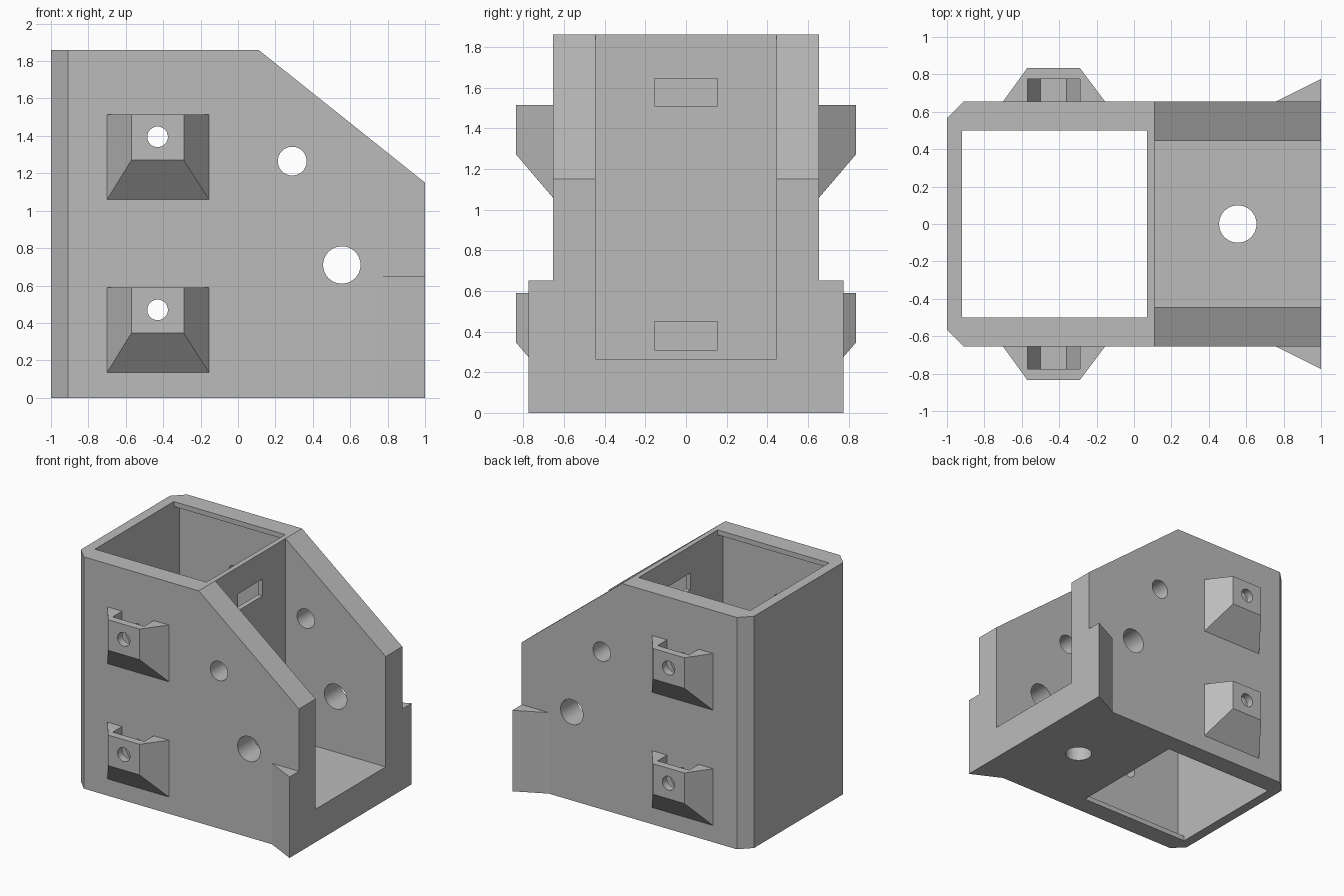
import bpy, bmesh, math
from mathutils import Matrix, Vector

if "Cube" in bpy.data.objects:
    bpy.data.objects.remove(bpy.data.objects["Cube"], do_unlink=True)

grey = bpy.data.materials.new("plain grey")
grey.use_nodes = True
COLOUR = (0.5, 0.5, 0.5, 1)
grey.diffuse_color = COLOUR
grey.node_tree.nodes["Principled BSDF"].inputs["Base Color"].default_value = COLOUR


def make(name, bm):
    bmesh.ops.recalc_face_normals(bm, faces=bm.faces)
    mesh = bpy.data.meshes.new(name)
    bm.to_mesh(mesh)
    bm.free()
    mesh.materials.append(grey)
    ob = bpy.data.objects.new(name, mesh)
    bpy.context.collection.objects.link(ob)
    return ob


def prism(name, points, axis, low, high):
    """Extrude a 2D profile along y (points are x, z) or z (points are x, y)."""
    bm = bmesh.new()
    place = (lambda a, b: (a, low, b)) if axis == "y" else (lambda a, b: (a, b, low))
    face = bm.faces.new([bm.verts.new(place(a, b)) for a, b in points])
    new = bmesh.ops.extrude_face_region(bm, geom=[face])["geom"]
    step = Vector((0, high - low, 0) if axis == "y" else (0, 0, high - low))
    bmesh.ops.translate(bm, vec=step, verts=[v for v in new if isinstance(v, bmesh.types.BMVert)])
    return make(name, bm)


def box(name, x, y, z):
    return prism(name, [(x[0], y[0]), (x[1], y[0]), (x[1], y[1]), (x[0], y[1])], "z", *z)


def circle(x, z, r, n=40):
    return [(x + r * math.cos(math.tau * i / n), z + r * math.sin(math.tau * i / n)) for i in range(n)]


def combine(target, tool, operation="DIFFERENCE"):
    mod = target.modifiers.new("combine", "BOOLEAN")
    mod.object, mod.operation, mod.solver = tool, operation, "EXACT"
    bpy.context.view_layer.update()
    graph = bpy.context.evaluated_depsgraph_get()
    mesh = bpy.data.meshes.new_from_object(target.evaluated_get(graph))
    target.modifiers.clear()
    target.data = mesh
    bpy.data.objects.remove(tool, do_unlink=True)


WALL = 0.655

# Main block: sloped side profile trimmed to a chamfered footprint
body = prism("bracket_body", [(-1, 0), (1, 0), (1, 1.15), (0.11, 1.86), (-1, 1.86)], "y", -WALL, WALL)
footprint = [(-1, -0.565), (-0.91, -WALL), (1.1, -WALL), (1.1, WALL), (-0.91, WALL), (-1, 0.565)]
combine(body, prism("footprint", footprint, "z", -0.1, 2), "INTERSECT")

# Flared lower corners at the open end
for s in (-1, 1):
    flare = [(0.76, s * WALL), (1, s * 0.775), (1, s * 0.6), (0.76, s * 0.6)]
    combine(body, prism("flare", flare, "z", 0, 0.65), "UNION")

# Square shaft with lips at top and bottom, and open channel
combine(body, box("shaft", (-0.92, 0.07), (-0.5, 0.5), (-0.1, 2)))
combine(body, box("shaft_recess", (-0.92, 0.07), (-0.57, 0.57), (0.04, 1.82)))
combine(body, box("channel", (0.11, 1.2), (-0.445, 0.445), (0.265, 2)))

# Strap slots in the dividing wall
for low, high in ((0.31, 0.45), (1.51, 1.645)):
    combine(body, box("slot", (0.05, 0.13), (-0.155, 0.155), (low, high)))

# Nut mounts on both sides, each with a hexagonal pocket open at the top
for s in (-1, 1):
    for z in (0.47, 1.395):
        bm = bmesh.new()
        corners = []
        for y, left, right, low in ((0.6, -0.74, -0.115, -0.4), (WALL, -0.7, -0.155, -0.335),
                                    (0.835, -0.57, -0.29, -0.125)):
            for x in (left, right):
                for h in (low, 0.12):
                    corners.append(bm.verts.new((x, s * y, z + h)))
        bmesh.ops.convex_hull(bm, input=corners)
        bmesh.ops.dissolve_limit(bm, angle_limit=0.01, verts=bm.verts, edges=bm.edges)
        mount = make("nut_mount", bm)
        nut = [(-0.57, z + 0.3), (-0.57, z), (-0.5, z - 0.121), (-0.36, z - 0.121), (-0.29, z), (-0.29, z + 0.3)]
        combine(mount, prism("pocket", nut, "y", s * 0.5, s * 0.775))
        # Trim the hidden root so it stays inside the wall
        combine(mount, box("root", (-1, 0.2), (-0.64, 0.64), (-0.2, 2.2)))
        combine(body, mount, "UNION")

# Round holes across the sides and down through the floor
for x, z, r in ((-0.43, 0.47, 0.055), (-0.43, 1.395, 0.055), (0.29, 1.265, 0.077), (0.555, 0.71, 0.1)):
    combine(body, prism("side_hole", circle(x, z, r), "y", -1, 1))
combine(body, prism("floor_hole", circle(0.555, 0, 0.1), "z", -0.1, 0.4))

bpy.context.view_layer.objects.active = body
body.select_set(True)
bpy.ops.object.shade_smooth_by_angle(angle=math.radians(20))
